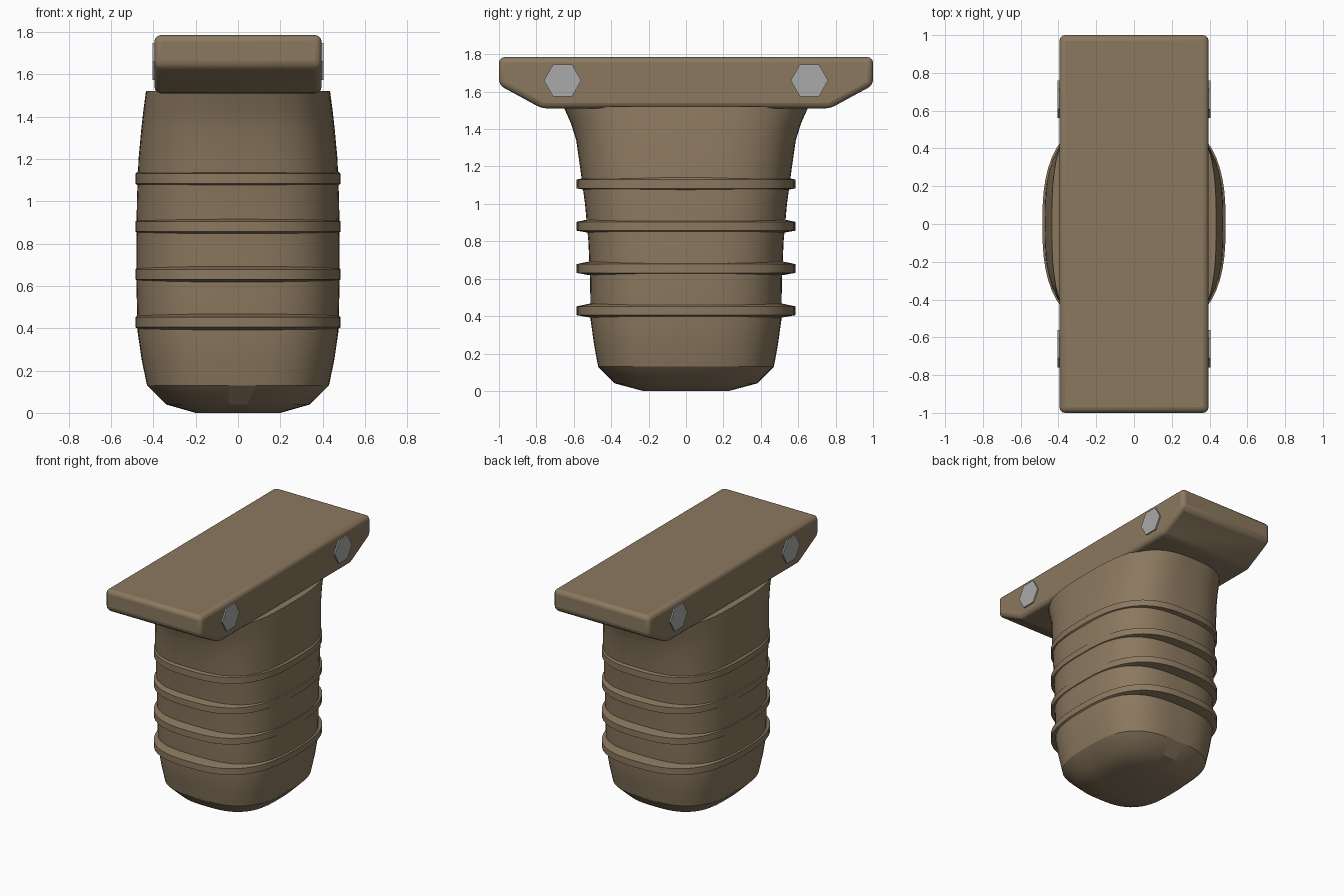
import bpy, bmesh, math

cube = bpy.data.objects.get("Cube")
if cube:
    bpy.data.objects.remove(cube)


def material(name, rgb):
    m = bpy.data.materials.new(name)
    m.use_nodes = True
    m.diffuse_color = (*rgb, 1)
    m.node_tree.nodes["Principled BSDF"].inputs["Base Color"].default_value = (*rgb, 1)
    return m


TAN = material("dark earth polymer", (0.26, 0.19, 0.115))
STEEL = material("grey steel", (0.4, 0.4, 0.4))


def finish(name, bm, mat, bevel=0, angle=30):
    bmesh.ops.recalc_face_normals(bm, faces=bm.faces)
    mesh = bpy.data.meshes.new(name)
    bm.to_mesh(mesh)
    bm.free()
    mesh.materials.append(mat)
    ob = bpy.data.objects.new(name, mesh)
    bpy.context.collection.objects.link(ob)
    if bevel:
        mod = ob.modifiers.new("soft edges", "BEVEL")
        mod.width, mod.segments = bevel, 3
        mod.limit_method, mod.angle_limit = "ANGLE", math.radians(20)
    bpy.ops.object.select_all(action="DESELECT")
    ob.select_set(True)
    bpy.context.view_layer.objects.active = ob
    bpy.ops.object.shade_smooth_by_angle(angle=math.radians(angle))
    return ob


def loft(name, rows, power, mat, sides=64):
    """Skin rounded-rectangle rings given as (z, half width, half depth)."""
    bm = bmesh.new()
    rings = []
    for z, a, b in rows:
        ring = []
        for i in range(sides):
            t = math.tau * i / sides
            c, s = math.cos(t), math.sin(t)
            r = (abs(c) ** power + abs(s) ** power) ** (-1 / power)
            ring.append(bm.verts.new((a * r * c, b * r * s, z)))
        rings.append(ring)
    for low, high in zip(rings, rings[1:]):
        for i in range(sides):
            j = (i + 1) % sides
            bm.faces.new((low[i], low[j], high[j], high[i]))
    bm.faces.new(rings[0])
    bm.faces.new(rings[-1])
    return finish(name, bm, mat)


def prism(name, outline, x0, x1, mat, bevel=0):
    """Extrude a (y, z) outline from x0 to x1."""
    bm = bmesh.new()
    face = bm.faces.new([bm.verts.new((x0, y, z)) for y, z in outline])
    out = bmesh.ops.extrude_face_region(bm, geom=[face])["geom"]
    moved = [v for v in out if isinstance(v, bmesh.types.BMVert)]
    bmesh.ops.translate(bm, verts=moved, vec=(x1 - x0, 0, 0))
    return finish(name, bm, mat, bevel)


# Handle body, flaring front and back toward the mount
loft("grip_body", [
    (0, 0.2, 0.23), (0.04, 0.34, 0.38), (0.13, 0.43, 0.47),
    (0.25, 0.455, 0.492), (0.38, 0.474, 0.51), (0.6, 0.48, 0.513),
    (0.8, 0.48, 0.522), (1.0, 0.478, 0.54), (1.2, 0.47, 0.567),
    (1.34, 0.457, 0.587), (1.43, 0.447, 0.615), (1.52, 0.435, 0.655)], 2.9, TAN)

# Finger ribs
for n in range(4):
    z = 0.43 + n * 0.226
    loft(f"grip_rib_{n + 1}", [
        (z - 0.04, 0.465, 0.5), (z - 0.025, 0.485, 0.585),
        (z + 0.022, 0.485, 0.585), (z + 0.04, 0.465, 0.5)], 2.7, TAN)

# Mounting block with chamfered ends
half = [(1, 1.785), (1, 1.635), (0.77, 1.51)]
prism("mount_block", half + [(-y, z) for y, z in reversed(half)],
      -0.395, 0.395, TAN, bevel=0.03)

# Hexagonal bolt heads on both sides
hexagon = [(0.1 * math.cos(k * math.pi / 3), 0.1 * math.sin(k * math.pi / 3))
           for k in range(6)]
for side, sx in (("left", 1), ("right", -1)):
    for end, cy in (("front", -0.66), ("back", 0.66)):
        prism(f"bolt_{side}_{end}", [(cy + y, 1.66 + z) for y, z in hexagon],
              sx * 0.36, sx * 0.405, STEEL)
